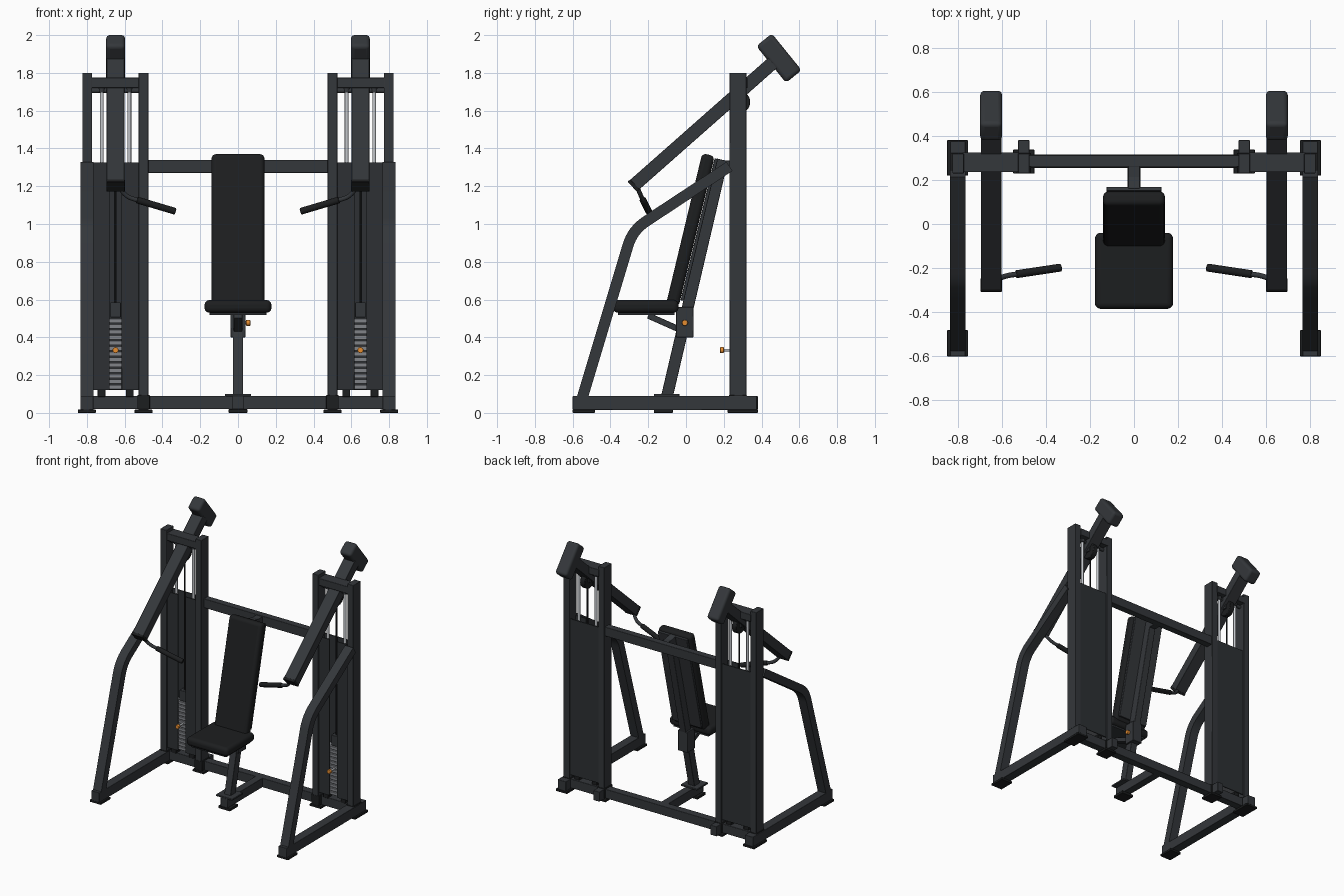
import bpy, bmesh, math
from mathutils import Vector

if "Cube" in bpy.data.objects:
    bpy.data.objects.remove(bpy.data.objects["Cube"])


def material(name, col):
    m = bpy.data.materials.new(name)
    m.diffuse_color = (*col, 1)
    m.use_nodes = True
    m.node_tree.nodes["Principled BSDF"].inputs["Base Color"].default_value = m.diffuse_color
    return m


FRAME = material("frame_paint", (0.034, 0.038, 0.043))
PANEL = material("panel_paint", (0.026, 0.030, 0.034))
DARK = material("dark_rubber", (0.012, 0.013, 0.014))
STEEL = material("chrome", (0.55, 0.57, 0.6))
PLATE = material("plate_grey", (0.22, 0.23, 0.25))
ORANGE = material("orange", (0.8, 0.27, 0.03))


def finish(bm, name, mat, bevel=0.0, seg=2):
    bmesh.ops.recalc_face_normals(bm, faces=bm.faces)
    me = bpy.data.meshes.new(name)
    bm.to_mesh(me)
    bm.free()
    me.materials.append(mat)
    ob = bpy.data.objects.new(name, me)
    bpy.context.collection.objects.link(ob)
    if bevel:
        mod = ob.modifiers.new("bevel", 'BEVEL')
        mod.width, mod.segments = bevel, seg
    bpy.ops.object.select_all(action='DESELECT')
    bpy.context.view_layer.objects.active = ob
    ob.select_set(True)
    bpy.ops.object.shade_smooth_by_angle(angle=math.radians(35))
    return ob


def block(name, size, centre, mat=FRAME, bevel=0.003, seg=2, tilt=0.0):
    bm = bmesh.new()
    bmesh.ops.create_cube(bm, size=1)
    bmesh.ops.scale(bm, vec=size, verts=bm.verts)
    ob = finish(bm, name, mat, bevel, seg)
    ob.location = centre
    ob.rotation_euler.x = tilt
    return ob


def box(name, x, y, z, mat=FRAME, bevel=0.003, seg=2):
    """Axis-aligned box from (low, high) ranges."""
    r = (x, y, z)
    return block(name, [abs(b - a) for a, b in r], [(a + b) / 2 for a, b in r], mat, bevel, seg)


def beam(name, x, p, q, width, thick, mat=FRAME, bevel=0.003, seg=2):
    """Box running between two (y, z) points."""
    dy, dz = q[0] - p[0], q[1] - p[1]
    centre = (x, (p[0] + q[0]) / 2, (p[1] + q[1]) / 2)
    return block(name, (width, thick, math.hypot(dy, dz)), centre, mat, bevel, seg, -math.atan2(dy, dz))


def cyl(name, p, q, r, mat, sides=20, bevel=0.0):
    p, q = Vector(p), Vector(q)
    bm = bmesh.new()
    bmesh.ops.create_cone(bm, cap_ends=True, segments=sides, radius1=r, radius2=r, depth=(q - p).length)
    ob = finish(bm, name, mat, bevel)
    ob.location = (p + q) / 2
    ob.rotation_euler = (q - p).to_track_quat('Z', 'Y').to_euler()
    return ob


def fillet(a, c, b, r, n=8):
    """Points rounding corner c of the path a-c-b, by quadratic blend."""
    s, e = c + (a - c).normalized() * r, c + (b - c).normalized() * r
    return [a] + [s * (1 - t) ** 2 + c * 2 * t * (1 - t) + e * t * t for t in (i / n for i in range(n + 1))] + [b]


def sweep(name, path, section, mat, bevel=0.0):
    """Sweep a section (side, up) along a 3D path."""
    bm = bmesh.new()
    rings = []
    for i, p in enumerate(path):
        d = (path[min(i + 1, len(path) - 1)] - path[max(i - 1, 0)]).normalized()
        side = Vector((1, 0, 0)) if abs(d.x) < 0.01 else Vector((0, 1, 0))
        up = d.cross(side).normalized()
        side = up.cross(d)
        rings.append([bm.verts.new(p + side * u + up * v) for u, v in section])
    n = len(section)
    for a, b in zip(rings, rings[1:]):
        for k in range(n):
            bm.faces.new((a[k], a[(k + 1) % n], b[(k + 1) % n], b[k]))
    bm.faces.new(rings[0])
    bm.faces.new(rings[-1])
    return finish(bm, name, mat, bevel)


def circle(r, n=14):
    return [(r * math.cos(2 * math.pi * k / n), r * math.sin(2 * math.pi * k / n)) for k in range(n)]


# centre frame
box("rear_base_beam", (-0.78, 0.78), (0.255, 0.315), (0.02, 0.09))
box("upper_cross_beam", (-0.49, 0.49), (0.26, 0.312), (1.27, 1.34))
box("centre_base_rail", (-0.03, 0.03), (-0.17, 0.27), (0.02, 0.09))
box("centre_foot", (-0.05, 0.05), (-0.17, -0.07), (0, 0.02), DARK)
box("post_base_plate", (-0.07, 0.07), (-0.17, -0.035), (0.088, 0.101))
beam("seat_post", 0, (-0.1, 0.09), (0.192, 1.34), 0.054, 0.062)
box("post_top_link", (-0.027, 0.027), (0.18, 0.265), (1.275, 1.335))

# seat, backrest and adjuster
box("seat_pad", (-0.177, 0.177), (-0.385, -0.04), (0.53, 0.597), DARK, 0.026, 5)
box("seat_plate", (-0.15, 0.15), (-0.36, -0.06), (0.517, 0.532))
beam("seat_strut", 0, (-0.2, 0.515), (-0.02, 0.435), 0.045, 0.032)
box("seat_sleeve", (-0.04, 0.04), (-0.052, 0.04), (0.4, 0.56))
cyl("seat_knob_stem", (0.03, -0.006, 0.477), (0.05, -0.006, 0.477), 0.009, STEEL)
cyl("seat_knob", (0.043, -0.006, 0.477), (0.065, -0.006, 0.477), 0.016, ORANGE, bevel=0.003)
beam("back_pad", 0, (-0.072, 0.57), (0.119, 1.367), 0.28, 0.068, DARK, 0.024, 5)
beam("back_plate", 0, (-0.02, 0.595), (0.16, 1.345), 0.25, 0.018)

for s, tag in ((-1, "left"), (1, "right")):
    X = 0.648 * s
    out, inn = 0.798 * s, 0.5 * s

    def wide(c, w):
        return (c - w / 2, c + w / 2)

    # base rails, feet and uprights
    box(f"side_base_rail_{tag}", wide(0.8 * s, 0.07), (-0.6, 0.375), (0.015, 0.09))
    box(f"inner_base_stub_{tag}", wide(inn, 0.052), (0.23, 0.38), (0.015, 0.09))
    box(f"front_foot_{tag}", wide(0.8 * s, 0.096), (-0.6, -0.482), (0, 0.017), DARK)
    box(f"rear_foot_{tag}", wide(0.8 * s, 0.096), (0.22, 0.38), (0, 0.017), DARK)
    box(f"inner_foot_{tag}", wide(inn, 0.096), (0.228, 0.338), (0, 0.017), DARK)
    for c, n in ((out, "outer"), (inn, "inner")):
        box(f"{n}_upright_{tag}", wide(c, 0.052), (0.23, 0.32), (0.08, 1.8))
        box(f"{n}_base_collar_{tag}", wide(c, 0.066), (0.228, 0.322), (0.02, 0.095), DARK)
    box(f"tower_top_beam_{tag}", wide(X, 0.26), (0.235, 0.325), (1.72, 1.775))

    # bent front leg
    leg = fillet(Vector((0.8 * s, -0.555, 0.06)), Vector((0.8 * s, -0.283, 0.967)),
                 Vector((0.8 * s, 0.23, 1.305)), 0.085)
    h, w = 0.029, 0.035
    sweep(f"front_leg_{tag}", leg, [(-w, -h), (w, -h), (w, h), (-w, h)], FRAME)

    # shrouds with open front slot
    box(f"rear_shroud_{tag}", wide(X, 0.25), (0.305, 0.313), (0.12, 1.325), PANEL, 0.001)
    for k in (-1, 1):
        box(f"front_shroud_{tag}_{k}", wide(X + k * 0.078, 0.092), (0.238, 0.246), (0.12, 1.325), PANEL, 0.001)
        box(f"stack_buffer_{tag}_{k}", wide(X + k * 0.075, 0.042), (0.25, 0.3), (0.085, 0.125), DARK)
        cyl(f"guide_rod_{tag}_{k}", (X + k * 0.073, 0.277, 0.09), (X + k * 0.073, 0.277, 1.725), 0.01, STEEL)
        cyl(f"rod_collar_{tag}_{k}", (X + k * 0.073, 0.277, 1.695), (X + k * 0.073, 0.277, 1.725), 0.017, FRAME)

    # weight stack and selector pin
    for i in range(13):
        z = 0.125 + i * 0.0292
        box(f"weight_plate_{tag}_{i}", wide(X, 0.2), (0.248, 0.302), (z, z + 0.0235), PLATE, 0.002, 1)
    box(f"stack_head_{tag}", wide(X, 0.055), (0.25, 0.3), (0.505, 0.585), FRAME)
    cyl(f"pin_stem_{tag}", (X, 0.195, 0.332), (X, 0.26, 0.332), 0.007, STEEL)
    cyl(f"pin_knob_{tag}", (X, 0.18, 0.332), (X, 0.2, 0.332), 0.016, ORANGE, bevel=0.003)
    cyl(f"lift_cable_{tag}", (X, 0.277, 0.57), (X, 0.277, 1.65), 0.006, DARK, 10)

    # press arm, pivot and counterweight
    beam(f"press_arm_{tag}", X, (-0.281, 1.2), (0.46, 1.854), 0.094, 0.07)
    cyl(f"pivot_axle_{tag}", (X - 0.13, 0.277, 1.706), (X + 0.13, 0.277, 1.706), 0.013, FRAME)
    cyl(f"cable_pulley_{tag}", (X - 0.02, 0.28, 1.645), (X + 0.02, 0.28, 1.645), 0.06, DARK, 28, 0.004)
    box(f"pulley_hanger_{tag}", wide(X, 0.06), (0.262, 0.298), (1.635, 1.73))
    block(f"counterweight_{tag}", (0.1, 0.106, 0.25), (X, 0.492, 1.878), FRAME, 0.02, 4, math.radians(39))
    beam(f"arm_end_cap_{tag}", X, (-0.284, 1.197), (-0.27, 1.21), 0.097, 0.073, DARK)

    # bent handle with grip
    a, c, b = [Vector((x * s, y, z)) for x, y, z in
               ((0.632, -0.262, 1.205), (0.595, -0.237, 1.145), (0.335, -0.198, 1.068))]
    sweep(f"handle_bar_{tag}", fillet(a, c, b, 0.04), circle(0.012), FRAME)
    cyl(f"handle_grip_{tag}", c.lerp(b, 0.23), b + (b - c).normalized() * 0.004, 0.018, DARK, 20, 0.004)
